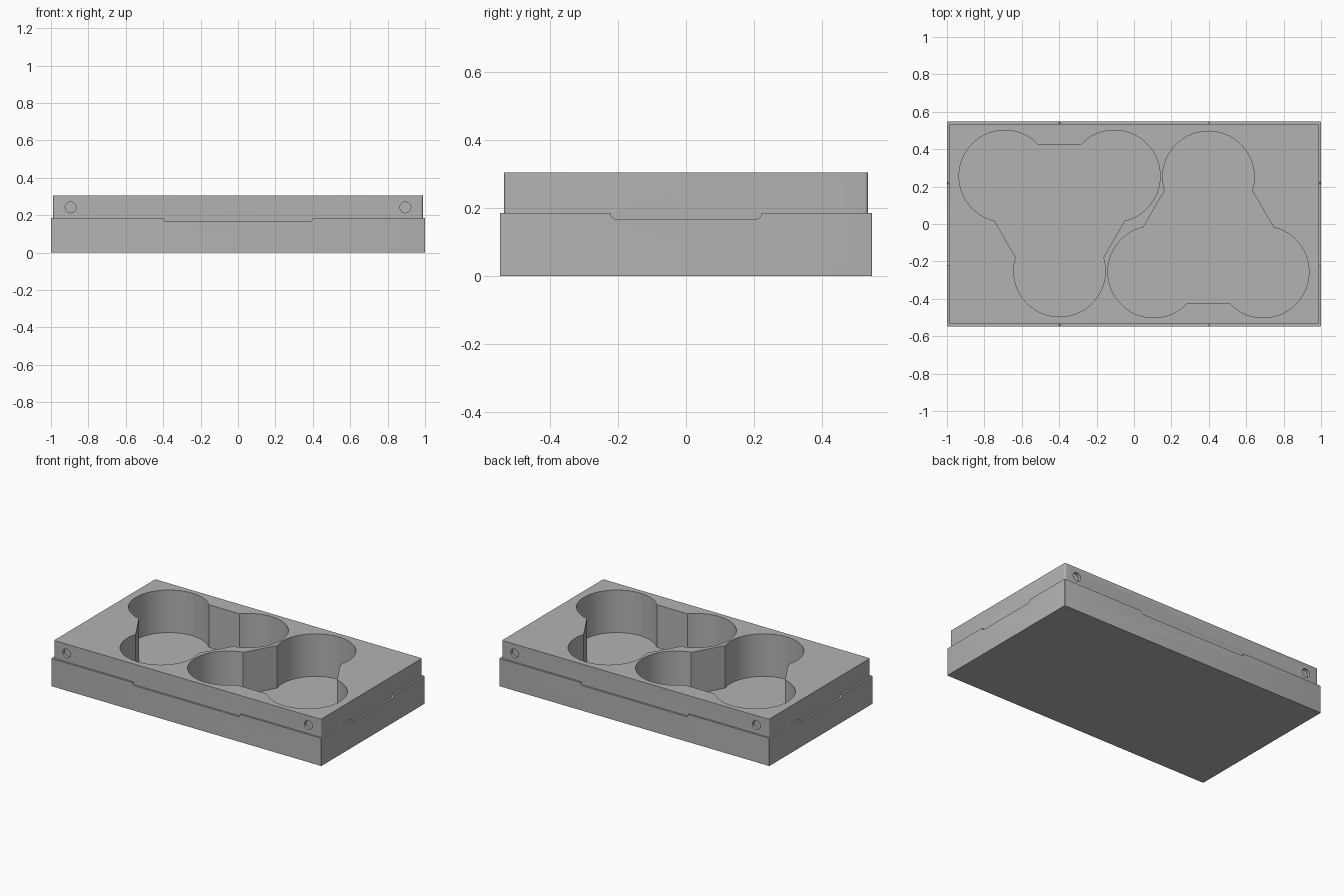
import bpy, bmesh, math
from math import cos, sin, radians
from mathutils import Matrix, Vector

cube = bpy.data.objects.get("Cube")
if cube:
    bpy.data.objects.remove(cube, do_unlink=True)

W, D = 2.0, 1.094            # outer size of the base
LIP = 0.012                  # step between base and upper block
BASE_TOP, TOP, FLOOR = 0.185, 0.305, 0.02
NOTCH = 0.018                # depth and corner radius of the edge notches

grey = bpy.data.materials.new("plain_grey")
grey.use_nodes = True
colour = (0.45, 0.45, 0.45, 1)
grey.diffuse_color = colour
grey.node_tree.nodes["Principled BSDF"].inputs["Base Color"].default_value = colour


def prism(name, outline, low, high, matrix=Matrix()):
    """Extrude a closed 2D outline from low to high, then transform it."""
    bm = bmesh.new()
    face = bm.faces.new([bm.verts.new((x, y, low)) for x, y in outline])
    grown = bmesh.ops.extrude_face_region(bm, geom=[face])["geom"]
    verts = [v for v in grown if isinstance(v, bmesh.types.BMVert)]
    bmesh.ops.translate(bm, verts=verts, vec=Vector((0, 0, high - low)))
    bmesh.ops.transform(bm, matrix=matrix, verts=bm.verts)
    bmesh.ops.recalc_face_normals(bm, faces=bm.faces)
    mesh = bpy.data.meshes.new(name)
    bm.to_mesh(mesh)
    bm.free()
    mesh.materials.append(grey)
    obj = bpy.data.objects.new(name, mesh)
    bpy.context.collection.objects.link(obj)
    return obj


def arc(cx, cy, r, start, end, steps):
    angles = [radians(start + (end - start) * i / steps) for i in range(steps + 1)]
    return [(cx + r * cos(a), cy + r * sin(a)) for a in angles]


def rounded_rect(w, d, r):
    points = []
    for i, (sx, sy) in enumerate([(1, 1), (-1, 1), (-1, -1), (1, -1)]):
        points += arc(sx * (w / 2 - r), sy * (d / 2 - r), r, 90 * i, 90 * i + 90, 4)
    return points


def trefoil(cx, cy, turn):
    """Three round lobes joined by short straight walls."""
    points = []
    for lobe in (30, 150, 270):
        a = lobe + turn
        points += arc(cx + 0.338 * cos(radians(a)), cy + 0.338 * sin(radians(a)),
                      0.245, a - 107, a + 107, 48)
    return points


def notch_outline(half):
    """Wide slot with rounded lower corners, drawn as (along, height)."""
    z, inner = BASE_TOP, half - NOTCH
    return ([(half, z + 0.05), (-half, z + 0.05)]
            + arc(-inner, z, NOTCH, 180, 270, 6)
            + arc(inner, z, NOTCH, 270, 360, 6))


def combine(target, other, operation):
    mod = target.modifiers.new("combine", "BOOLEAN")
    mod.operation, mod.solver, mod.object = operation, "EXACT", other
    bpy.context.view_layer.objects.active = target
    bpy.ops.object.modifier_apply(modifier=mod.name)
    bpy.data.objects.remove(other, do_unlink=True)


upright = Matrix.Rotation(radians(90), 4, "X")
sideways = Matrix.Rotation(radians(90), 4, "Z") @ upright

# Base with shallow notches across its upper edge
tray = prism("tray", rounded_rect(W, D, 0.004), 0, BASE_TOP)
combine(tray, prism("long_notch", notch_outline(0.4), -1, 1, upright), "DIFFERENCE")
combine(tray, prism("side_notch", notch_outline(0.222), -2, 2, sideways), "DIFFERENCE")

# Inset upper block
block = prism("upper_block", rounded_rect(W - 2 * LIP, D - 2 * LIP, 0.01), 0.01, TOP)
combine(tray, block, "UNION")

# Pair of three-lobed pockets, one turned half round
for side, turn in ((-1, 0), (1, 180)):
    outline = trefoil(side * 0.398, -side * 0.087, turn)
    combine(tray, prism("pocket", outline, FLOOR, TOP + 0.1), "DIFFERENCE")

# Shallow round holes near the corners, front and back
for sx in (-1, 1):
    for sy in (-1, 1):
        y = sy * (D / 2 - LIP)
        hole = prism("hole", arc(sx * 0.895, 0.242, 0.029, 0, 352.5, 47),
                     -y - 0.02, -y + 0.02, upright)
        combine(tray, hole, "DIFFERENCE")

bpy.ops.object.select_all(action="DESELECT")
tray.select_set(True)
bpy.context.view_layer.objects.active = tray
bpy.ops.object.shade_smooth_by_angle(angle=radians(30))
